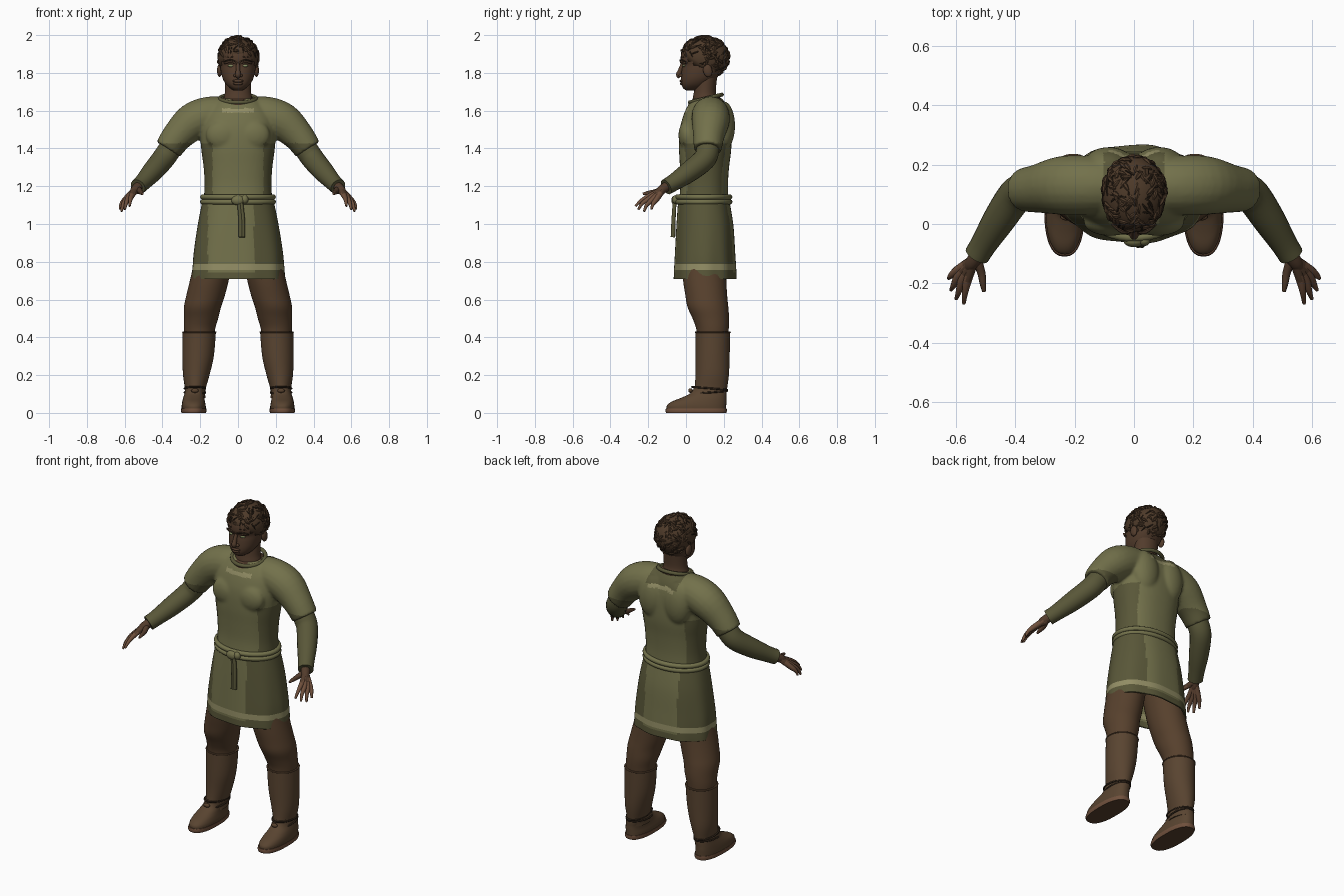
import bpy, bmesh, math, random
from mathutils import Vector, Matrix

cube = bpy.data.objects.get("Cube")
if cube:
    bpy.data.objects.remove(cube, do_unlink=True)
random.seed(4)


def material(name, r, g, b):
    m = bpy.data.materials.new(name)
    m.use_nodes = True
    m.diffuse_color = (r, g, b, 1)
    node = m.node_tree.nodes["Principled BSDF"]
    node.inputs["Base Color"].default_value = (r, g, b, 1)
    node.inputs["Roughness"].default_value = 0.9
    return m


olive = material("olive cloth", .17, .165, .07)
dark_olive = material("dark olive cloth", .1, .095, .04)
trim = material("pale trim", .29, .27, .13)
skin = material("dark skin", .085, .045, .025)
warm = material("warm brown", .16, .08, .045)
hair = material("brown hair", .075, .042, .022)
dark_hair = material("deep brown", .03, .018, .01)
trouser = material("brown trousers", .095, .052, .026)
leather = material("boot leather", .1, .058, .03)
eye_green = material("pale green eye", .25, .28, .13)


def resample(rows, steps):
    """Smooth curve through rows of numbers."""
    out = []
    for i in range(len(rows) - 1):
        a, b, c, d = (rows[max(0, min(len(rows) - 1, i + k))] for k in (-1, 0, 1, 2))
        for k in range(steps):
            t = k / steps
            out.append([q + t * ((r - p) + t * ((2*p - 5*q + 4*r - s) + t * (3*(q - r) + s - p))) / 2
                        for p, q, r, s in zip(a, b, c, d)])
    return out + [list(rows[-1])]


def skin_rings(bm, rings, caps=True):
    vs = [[bm.verts.new(p) for p in ring] for ring in rings]
    n = len(vs[0])
    for a, b in zip(vs, vs[1:]):
        for i in range(n):
            j = (i + 1) % n
            bm.faces.new((a[i], a[j], b[j], b[i]))
    if caps:
        bm.faces.new(vs[0])
        bm.faces.new(vs[-1])


def add_loft(bm, rows, s=1, n=40, steps=4, power=1, caps=True, fold=0):
    """Level rings from rows of (z, x min, x max, y min, y max)."""
    rows = resample(rows, steps)
    rings = []
    for k, (z, x0, x1, y0, y1) in enumerate(rows):
        ring = []
        for i in range(n):
            a = math.tau * i / n
            f = 1 + fold * k / len(rows) * math.cos(9 * a)
            c, d = (math.copysign(abs(v) ** power, v) * f for v in (math.cos(a), math.sin(a)))
            ring.append((s * ((x0 + x1) + (x1 - x0) * c) / 2, ((y0 + y1) + (y1 - y0) * d) / 2, z))
        rings.append(ring)
    skin_rings(bm, rings, caps)


def add_tube(bm, pts, s=1, n=20, steps=4):
    """Round limb through points of (x, y, z, radius)."""
    pts = resample(pts, steps)
    pos = [Vector((s * p[0], p[1], p[2])) for p in pts]
    ref = None
    rings = []
    for i, p in enumerate(pos):
        t = (pos[min(i + 1, len(pos) - 1)] - pos[max(i - 1, 0)]).normalized()
        if ref is None:
            ref = Vector((0, 1, 0)) if abs(t.y) < .9 else Vector((1, 0, 0))
        u = t.cross(ref).normalized()
        v = t.cross(u)
        r = max(pts[i][3], .001)
        rings.append([p + r * (u * math.cos(math.tau * k / n) + v * math.sin(math.tau * k / n))
                      for k in range(n)])
    skin_rings(bm, rings)


def add_blob(bm, loc, size, tilt=0):
    m = Matrix.Translation(loc) @ Matrix.Rotation(tilt, 4, 'X') @ Matrix.Diagonal((*size, 1))
    bmesh.ops.create_uvsphere(bm, u_segments=24, v_segments=16, radius=1, matrix=m)


def add_band(bm, centre, rx, ry, thick, tilt=0, n=48):
    """Elliptical ring of cord."""
    m = Matrix.Translation(centre) @ Matrix.Rotation(tilt, 4, 'X')
    rings = []
    for i in range(n + 1):
        a = math.tau * i / n
        rings.append([m @ Vector(((rx + thick * math.cos(b)) * math.cos(a),
                                  (ry + thick * math.cos(b)) * math.sin(a), thick * math.sin(b)))
                      for b in (math.tau * k / 10 for k in range(10))])
    skin_rings(bm, rings, False)
    bmesh.ops.remove_doubles(bm, verts=bm.verts, dist=.0001)


def finish(bm, name, mats, rule=None, fuse=0, shell=0):
    bmesh.ops.recalc_face_normals(bm, faces=bm.faces)
    mesh = bpy.data.meshes.new(name)
    bm.to_mesh(mesh)
    bm.free()
    ob = bpy.data.objects.new(name, mesh)
    bpy.context.collection.objects.link(ob)
    if fuse:
        mod = ob.modifiers.new("Fuse", 'REMESH')
        mod.mode, mod.voxel_size = 'VOXEL', fuse
        mod = ob.modifiers.new("Relax", 'SMOOTH')
        mod.iterations = 5
        deps = bpy.context.evaluated_depsgraph_get()
        mesh = bpy.data.meshes.new_from_object(ob.evaluated_get(deps))
        ob.modifiers.clear()
        ob.data = mesh
    mesh.materials.clear()
    for m in mats:
        mesh.materials.append(m)
    for p in mesh.polygons:
        p.use_smooth = True
        p.material_index = rule(p.center) if rule else 0
    mesh.set_sharp_from_angle(angle=math.radians(50))
    if shell:
        mod = ob.modifiers.new("Thickness", 'SOLIDIFY')
        mod.thickness, mod.offset = shell, -1
    return ob


def part(name, mats, adder, *args, rule=None, shell=0, **kw):
    bm = bmesh.new()
    adder(bm, *args, **kw)
    return finish(bm, name, mats, rule, shell=shell)


# Tunic top: torso, shoulders and short sleeves fused into one cloth surface
bm = bmesh.new()
add_loft(bm, [(1.1, -.185, .185, -.04, .225), (1.2, -.177, .177, -.03, .222), (1.3, -.182, .182, -.032, .228),
              (1.4, -.195, .195, -.037, .24), (1.5, -.2, .2, -.033, .24), (1.58, -.18, .18, -.012, .232),
              (1.63, -.14, .14, .012, .215), (1.665, -.1, .1, .04, .19)], n=64, power=.88)
for s in (1, -1):
    add_tube(bm, [(.05, .13, 1.58, .09), (.15, .13, 1.575, .1), (.24, .13, 1.54, .1),
                  (.32, .12, 1.465, .083), (.37, .115, 1.395, .074)], s)
    add_blob(bm, (s * .085, .2, 1.52), (.085, .06, .13))
    add_blob(bm, (s * .08, .005, 1.47), (.09, .045, .08))


def tunic_rule(c):
    if abs(c.x) < .085 and 1.592 < c.z < 1.612 and (c.y < .06 or c.y > .18):
        return 2
    if abs(c.x) < .1 and c.z > 1.612 and c.y > .14:
        return 1
    return int(abs(c.x) > .135 and c.z < 1.43)


finish(bm, "tunic_top", [olive, dark_olive, trim], tunic_rule, fuse=.009)


# Tunic skirt with darker side panels and a pale hem stripe
def skirt_rule(c):
    if .757 < c.z < .788:
        return 2
    if c.z < .745 or abs(c.x) > .16:
        return 1
    return int(c.x > .085 if c.y < .1 else abs(c.x) > .11)


part("tunic_skirt", [olive, dark_olive, trim], add_loft,
     [(1.15, -.183, .183, -.04, .225), (1.0, -.213, .213, -.05, .25), (.85, -.236, .236, -.058, .26),
      (.75, -.244, .244, -.063, .266), (.708, -.246, .246, -.064, .267)],
     n=112, steps=11, power=.9, caps=False, fold=.016, rule=skirt_rule, shell=.008)

# Belt with knot and hanging end
for i, z in enumerate((1.117, 1.143)):
    part("belt_cord_%d" % i, [olive], add_band, (0, .093, z), .187, .139, .014)
bm = bmesh.new()
add_blob(bm, (.0, -.058, 1.125), (.035, .02, .026))
add_blob(bm, (.035, -.056, 1.13), (.02, .018, .022))
finish(bm, "belt_knot", [olive])
for x in (.014, .026):
    part("belt_end", [dark_olive], add_tube, [(x - .01, -.06, 1.12, .01), (x, -.066, 1.02, .011), (x, -.069, .93, .012)])

# Neck, collar and head
bm = bmesh.new()
add_loft(bm, [(1.6, -.08, .08, .03, .18), (1.66, -.077, .077, .035, .168),
              (1.7, -.069, .069, .042, .158), (1.78, -.07, .07, .05, .165)])
add_blob(bm, (0, .1, 1.64), (.1, .09, .045), .2)
finish(bm, "neck", [skin])
part("collar", [dark_olive], add_band, (0, .105, 1.664), .096, .087, .011, .24)
bm = bmesh.new()
add_loft(bm, [(1.708, -.025, .025, .0, .07), (1.72, -.043, .043, -.016, .1), (1.74, -.064, .064, -.024, .125),
              (1.77, -.081, .081, -.026, .16), (1.81, -.091, .091, -.023, .19), (1.842, -.094, .094, -.019, .198),
              (1.87, -.096, .096, -.028, .2), (1.92, -.093, .093, -.02, .2), (1.97, -.06, .06, .025, .155)],
         power=.92)
add_tube(bm, [(0, -.018, 1.85, .009), (0, -.032, 1.81, .012), (0, -.038, 1.79, .015), (0, -.03, 1.78, .012)])
add_blob(bm, (0, -.022, 1.757), (.03, .012, .008))
add_blob(bm, (0, -.02, 1.743), (.026, .012, .008))
for s in (1, -1):
    add_blob(bm, (s * .014, -.026, 1.786), (.011, .013, .009))
    add_blob(bm, (s * .098, .115, 1.812), (.013, .024, .034), .2)
    add_tube(bm, [(.012, -.024, 1.855, .007), (.04, -.021, 1.862, .009), (.072, .002, 1.852, .006)], s)
finish(bm, "head", [skin])
for s in (1, -1):
    part("eye", [eye_green], add_blob, (s * .037, -.009, 1.838), (.017, .009, .007))
    part("eyebrow", [dark_hair], add_tube,
         [(.016, -.029, 1.86, .004), (.042, -.027, 1.868, .005), (.074, -.002, 1.858, .003)], s)

# Hair cap trimmed to the hairline, covered with short locks
centre, size = Vector((0, .1, 1.882)), Vector((.108, .13, .112))


def in_hair(p):
    return p.y > .08 - (p.z - 1.83) * 1.6


bm = bmesh.new()
add_blob(bm, centre, size)
bmesh.ops.delete(bm, geom=[f for f in bm.faces if not in_hair(f.calc_center_median())], context='FACES')
finish(bm, "hair_cap", [hair], shell=.014)
locks = [bmesh.new(), bmesh.new()]
for i in range(240):
    d = Vector((random.gauss(0, 1), random.gauss(0, 1), random.gauss(.2, 1))).normalized()
    step = d.cross(Vector((random.uniform(-1, 1), random.uniform(-1, 1), random.uniform(-1, 1)))).normalized() * .17
    dirs = [(d + step * k).normalized() for k in (-1, 0, 1)]
    pts = [centre + Vector(q * w for q, w in zip(e, size)) for e in dirs]
    if all(in_hair(p) for p in pts):
        fat = .004 if i % 3 == 0 else .008
        add_tube(locks[int(i % 3 == 0)], [(*p, r) for p, r in zip(pts, (.003, fat, .002))], n=6, steps=3)
finish(locks[0], "hair_locks", [hair])
finish(locks[1], "hair_shadow_locks", [dark_hair])

for s, side in ((1, "left_"), (-1, "right_")):
    # Long undersleeve with cuff
    part(side + "undersleeve", [dark_olive], add_tube,
         [(.33, .12, 1.45, .058), (.365, .115, 1.39, .061), (.4, .095, 1.34, .06),
          (.455, .015, 1.275, .055), (.505, -.065, 1.22, .045), (.53, -.105, 1.196, .043)], s)
    # Hand: each finger runs from the wrist through its knuckle
    bm = bmesh.new()
    add_tube(bm, [(.515, -.085, 1.21, .026), (.545, -.13, 1.18, .024), (.56, -.15, 1.163, .015)], s)
    for knuckle, joint, tip in (((.562, -.19, 1.15), (.57, -.235, 1.125), (.574, -.268, 1.095)),
                                ((.578, -.185, 1.14), (.592, -.23, 1.11), (.6, -.252, 1.077)),
                                ((.59, -.173, 1.133), (.609, -.208, 1.1), (.617, -.222, 1.066)),
                                ((.597, -.157, 1.13), (.618, -.175, 1.105), (.625, -.183, 1.078))):
        add_tube(bm, [(.54, -.12, 1.186, .018), (*knuckle, .015), (*joint, .01), (*tip, .006)], s, n=10)
    add_tube(bm, [(.53, -.12, 1.185, .017), (.515, -.165, 1.17, .014), (.51, -.2, 1.165, .011),
                  (.506, -.228, 1.16, .006)], s, n=10)
    finish(bm, side + "hand", [warm, skin], rule=lambda c: int(c.z > 1.165))

    # Trouser leg
    part(side + "trouser_leg", [trouser], add_loft,
         [(1.0, .01, .17, .0, .2), (.85, .02, .22, -.02, .215), (.72, .045, .25, -.017, .213),
          (.62, .07, .274, -.003, .218), (.56, .09, .286, .008, .224), (.5, .105, .286, .035, .228),
          (.44, .122, .286, .055, .226), (.36, .13, .28, .06, .22)], s)
    # Boot shaft, folded top, foot and sole
    part(side + "boot_shaft", [leather], add_loft,
         [(.08, .172, .286, .03, .21), (.12, .173, .28, .044, .216), (.2, .151, .291, .05, .227),
          (.3, .128, .294, .05, .231), (.43, .117, .293, .05, .234)], s)
    part(side + "boot_cuff", [trouser], add_band, (s * .205, .142, .427), .087, .091, .004)
    part(side + "boot_foot", [leather], add_loft,
         [(.02, .17, .298, -.102, .212), (.04, .171, .298, -.1, .213), (.06, .175, .295, -.075, .214),
          (.08, .178, .29, -.025, .214), (.105, .178, .283, .025, .215), (.14, .175, .278, .045, .213)],
         s, power=.85)
    part(side + "boot_sole", [warm, trouser], add_loft,
         [(0, .17, .299, -.105, .213), (.012, .166, .303, -.11, .217), (.024, .168, .3, -.106, .215)],
         s, steps=1, power=.82, rule=lambda c: int(c.z < .003))
    # Ankle straps and knot
    for k, z in enumerate((.108, .13)):
        part(side + "ankle_strap_%d" % k, [dark_hair], add_band, (s * .228, .125, z), .055, .093, .005,
             .08 - .16 * k)
    part(side + "strap_knot", [trouser], add_blob, (s * .228, .024, .118), (.02, .012, .012))
